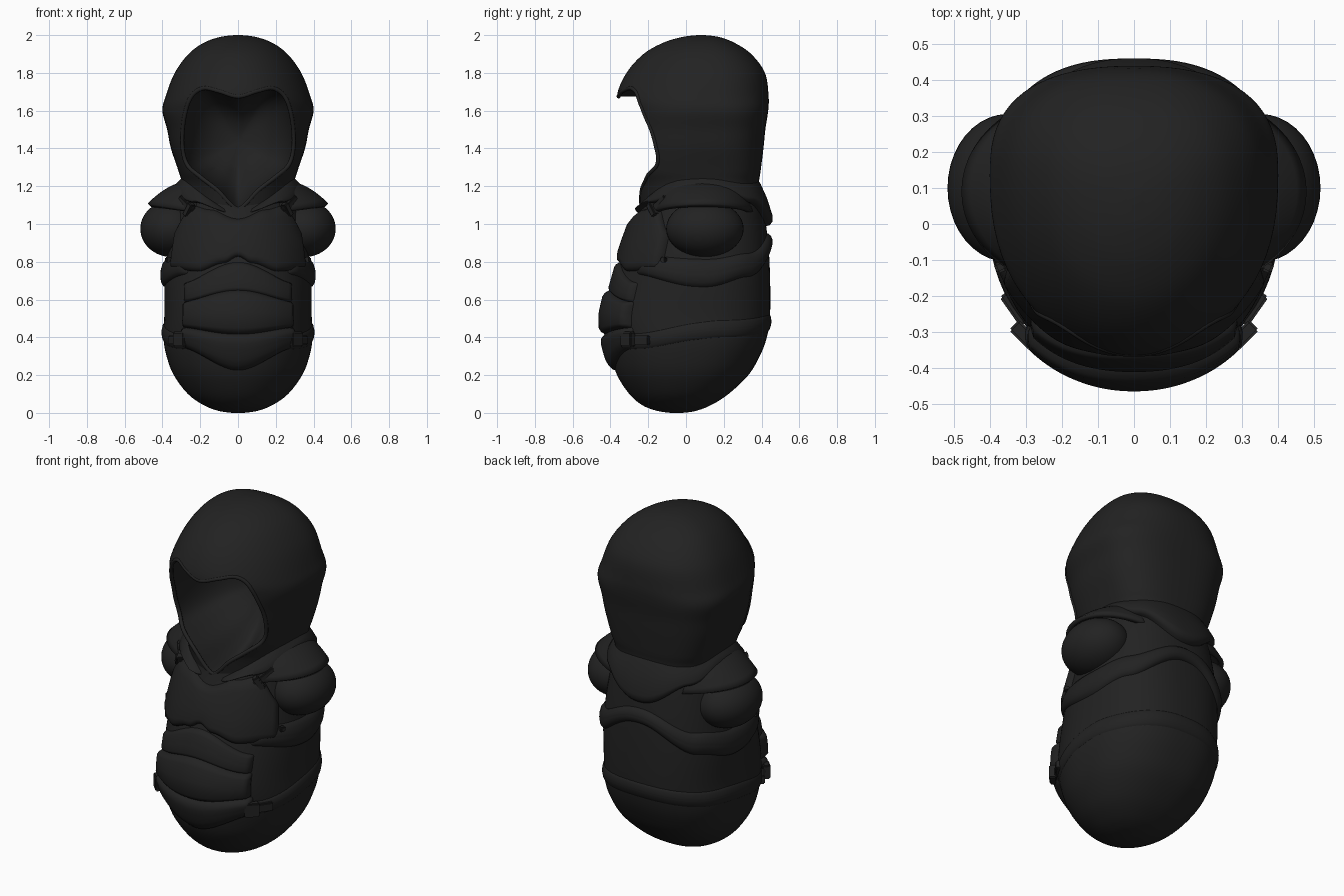
import bpy, bmesh, math
from mathutils import Vector, Matrix

if "Cube" in bpy.data.objects:
    bpy.data.objects.remove(bpy.data.objects["Cube"], do_unlink=True)

mat = bpy.data.materials.new("near black")
mat.use_nodes = True
mat.diffuse_color = (0.016, 0.016, 0.016, 1)
mat.node_tree.nodes["Principled BSDF"].inputs["Base Color"].default_value = mat.diffuse_color


def finish(name, bm, angle=50):
    bmesh.ops.remove_doubles(bm, verts=bm.verts, dist=0.0001)
    bmesh.ops.recalc_face_normals(bm, faces=bm.faces)
    me = bpy.data.meshes.new(name)
    bm.to_mesh(me)
    bm.free()
    me.materials.append(mat)
    ob = bpy.data.objects.new(name, me)
    bpy.context.collection.objects.link(ob)
    shade(ob, angle)
    return ob


def activate(ob):
    bpy.ops.object.select_all(action='DESELECT')
    ob.select_set(True)
    bpy.context.view_layer.objects.active = ob


def shade(ob, angle=50):
    activate(ob)
    bpy.ops.object.shade_smooth_by_angle(angle=math.radians(angle))


def spline(pts, closed=False, steps=6):
    """Smooth curve through points of any dimension."""
    n, out = len(pts), []
    for i in range(n if closed else n - 1):
        ids = [i - 1, i, i + 1, i + 2]
        a, b, c, d = [pts[k % n] if closed else pts[max(0, min(n - 1, k))] for k in ids]
        for s in range(steps):
            t = s / steps
            out.append([q + .5 * t * (r - p + t * (2*p - 5*q + 4*r - e + t * (3*(q - r) + e - p)))
                        for p, q, r, e in zip(a, b, c, d)])
    return out if closed else out + [list(pts[-1])]


def ring_at(rings, z):
    for a, b in zip(rings, rings[1:]):
        if a[0] <= z <= b[0]:
            t = (z - a[0]) / max(b[0] - a[0], 1e-6)
            return [p + (q - p) * t for p, q in zip(a, b)]
    return rings[-1]


def point(ring, th, off=0.0):
    """Point on a ring of two half super-ellipses, squarer behind; angle 0 is the front."""
    z, rx, yf, yb, n, mid = ring
    s, c = math.sin(th), math.cos(th)
    yc = yf + (yb - yf) * mid
    depth = yc - yf if c > 0 else yb - yc
    n += 0 if c > 0 else .3
    sx = math.copysign(abs(s) ** (2 / n), s)
    sy = math.copysign(abs(c) ** (2 / n), c)
    return Vector((rx * sx + off * s, yc - depth * sy - off * c, z))


def skin(bm, rows, wrap=False):
    vs = [[bm.verts.new(p) for p in r] for r in rows]
    for a, b in zip(vs, vs[1:]):
        m = len(a)
        for i in range(m if wrap else m - 1):
            j = (i + 1) % m
            bm.faces.new((a[i], a[j], b[j], b[i]))
    return vs


def loft(name, rows):
    bm = bmesh.new()
    vs = skin(bm, rows, True)
    bm.faces.new(vs[0][::-1])
    bm.faces.new(vs[-1])
    return finish(name, bm)


def solid(name, rings, n=72):
    return loft(name, [[point(r, math.tau * i / n) for i in range(n)] for r in rings])


# Profiles: height, half width, front, back, squareness, place of the widest point
body_rings = spline([p + (.52,) for p in [
    (0, .03, -.08, -.02, 2), (.01, .1, -.15, .05, 2), (.04, .18, -.23, .13, 2),
    (.1, .265, -.3, .225, 2), (.2, .34, -.365, .33, 2.05), (.3, .378, -.395, .39, 2.1),
    (.4, .395, -.41, .428, 2.1), (.52, .39, -.42, .445, 2.1), (.72, .388, -.37, .445, 2.1),
    (.9, .365, -.315, .435, 2.1), (1.08, .33, -.25, .41, 2.1), (1.2, .295, -.22, .38, 2.1),
    (1.3, .24, -.18, .33, 2.1)]])
hood_rings = spline([p + (.61,) for p in [
    (1.04, .29, -.235, .39, 2.1), (1.2, .295, -.265, .385, 2.3), (1.28, .315, -.29, .395, 2.5),
    (1.4, .355, -.315, .41, 2.4), (1.5, .375, -.32, .42, 2.4), (1.6, .4, -.335, .435, 2.3),
    (1.68, .382, -.365, .437, 2.1), (1.8, .335, -.315, .418, 2), (1.9, .262, -.225, .345, 2),
    (1.96, .18, -.12, .255, 2), (1.99, .095, -.02, .175, 2), (2.0, .02, .06, .1, 2)]])
body = solid("body", body_rings)
hood = solid("hood", hood_rings)

# Hollow face opening
half = [(.045, 1.11), (.11, 1.18), (.2, 1.25), (.27, 1.315), (.295, 1.42), (.285, 1.56),
        (.25, 1.67), (.185, 1.718), (.1, 1.703)]
outline = spline([(0, 1.08)] + half + [(0, 1.675)] + [(-x, z) for x, z in reversed(half)], True)
rows = [[(x * s, y, 1.44 + (z - 1.44) * s) for x, z in outline]
        for y, s in [(-.7, 1), (-.12, 1), (0, .95), (.1, .84), (.18, .66), (.23, .4), (.25, .1)]]
cutter = loft("opening_cutter", rows)
cutter.hide_render = True
for ob in (body, hood):
    mod = ob.modifiers.new("opening", 'BOOLEAN')
    mod.operation, mod.solver, mod.object = 'DIFFERENCE', 'EXACT', cutter
    activate(ob)
    bpy.ops.object.modifier_apply(modifier=mod.name)
    shade(ob, 40)
bpy.data.objects.remove(cutter, do_unlink=True)


# Rolled lip around the opening
def hood_front(x, z):
    _, rx, yf, yb, n, mid = ring_at(hood_rings, z)
    depth = (yb - yf) * mid
    return yf + depth - depth * max(0, 1 - abs(x / rx) ** n) ** (1 / n)


lip = [Vector((x, hood_front(x, z) + .008, z)) for x, z in outline]
rows = []
for i in range(len(lip) + 1):
    p = lip[i % len(lip)]
    tan = (lip[(i + 1) % len(lip)] - lip[(i - 1) % len(lip)]).normalized()
    u = tan.cross(Vector((0, 1, 0))).normalized()
    v = tan.cross(u)
    rows.append([p + .011 * (u * math.cos(a) + v * math.sin(a))
                 for a in [math.tau * k / 8 for k in range(8)]])
bm = bmesh.new()
skin(bm, rows, True)
finish("hood_lip", bm, 80)


def patch(name, a0, a1, lo, hi, thick, nu=48, edge=.16, flare=0):
    """Raised plate with rounded borders that follows the body; flare thins its top."""
    vs = [0, edge * .15, edge * .5, edge, .45, .5, .55, 1 - edge, 1 - edge * .5, 1 - edge * .15, 1]
    full = a1 - a0 >= 360
    rows = []
    for k in range(nu + 1):
        u = k / nu
        deg = a0 + (a1 - a0) * u
        fold = abs((deg + 180) % 360 - 180)
        end = 1 if full else min(1, min(u, 1 - u) * nu / 3)
        z0, z1 = lo(fold), hi(fold)
        row = []
        for v in vs:
            side = min(1, min(v, 1 - v) / edge)
            high = thick * (1 - flare * v) + .015
            off = -.015 + high * math.sqrt(1 - (1 - side) ** 2) * math.sqrt(end)
            z = z0 + (z1 - z0) * v
            row.append(point(ring_at(body_rings, z), math.radians(deg), off))
        rows.append(row)
    bm = bmesh.new()
    skin(bm, rows)
    return finish(name, bm, 60)


def keyed(*pairs):
    """Height as a smooth function of the angle from the front."""
    def f(d):
        for (a, p), (b, q) in zip(pairs, pairs[1:]):
            if d <= b:
                t = max(0, (d - a) / (b - a))
                return p + (q - p) * t * t * (3 - 2 * t)
        return pairs[-1][1]
    return f


# Armour plates, belt, sash and cowl
patch("chest_plate", -66, 66, keyed((0, .825), (10, .79), (32, .745), (66, .76)),
      keyed((0, 1.03), (25, 1.08), (45, 1.1), (66, .95)), .033, 60)
patch("upper_belly_plate", -47, 47, keyed((0, .64), (47, .585)), keyed((0, .8), (47, .69)), .025)
patch("middle_belly_plate", -47, 47, keyed((0, .41), (47, .45)), keyed((0, .655), (47, .59)), .044)
patch("lower_belly_plate", -48, 48, keyed((0, .22), (48, .34)), keyed((0, .425), (48, .455)),
      .03, 48, .3, -.7)
patch("belt", 0, 360, keyed((0, .28), (50, .33), (110, .39), (180, .42)),
      keyed((0, .4), (50, .43), (110, .5), (180, .53)), .01, 96, .44)
patch("sash", 40, 320, keyed((40, .73), (95, .66), (130, .715), (180, .865)),
      keyed((40, .84), (95, .82), (130, .85), (180, .955)), .024, 96, .4)
patch("cowl", 9, 351, keyed((0, 1.05), (40, 1.11), (95, 1.19), (135, 1.11), (180, .985)),
      lambda d: min(1.27, 1.04 + .0035 * d), .05, 96, .2, .75)


# Rounded arms and shoulder guards
for side, label in ((1, "left"), (-1, "right")):
    bm = bmesh.new()
    bmesh.ops.create_uvsphere(bm, u_segments=40, v_segments=24, radius=1)
    bmesh.ops.scale(bm, vec=(.167, .205, .15), verts=bm.verts)
    bmesh.ops.translate(bm, vec=(.35 * side, .1, .975), verts=bm.verts)
    finish(label + "_arm", bm)

    rows = []
    for k in range(25):
        a = math.radians(-80 + 160 * k / 24)
        rows.append([(side * (.15 + (.11 + .21 * v) * math.cos(a)), .09 + (.2 + .06 * v) * math.sin(a),
                      1.215 - .115 * v ** 1.8 - .05 * (1 - math.cos(a))) for v in [j / 8 for j in range(9)]])
    bm = bmesh.new()
    skin(bm, rows)
    pad = finish(label + "_shoulder_guard", bm)
    mod = pad.modifiers.new("thickness", 'SOLIDIFY')
    mod.thickness, mod.offset = .025, 0


# Buckles, strap ends and studs
def buckle(name, deg, z, size, tilt=0, off=.03):
    p = point(ring_at(body_rings, z), math.radians(deg), off)
    bm = bmesh.new()
    bmesh.ops.create_cube(bm, size=1)
    bmesh.ops.scale(bm, vec=size, verts=bm.verts)
    bmesh.ops.bevel(bm, geom=bm.edges[:], offset=.006, segments=2, affect='EDGES')
    turn = Matrix.Rotation(math.radians(deg), 4, 'Z') @ Matrix.Rotation(math.radians(tilt), 4, 'Y')
    bmesh.ops.transform(bm, matrix=Matrix.Translation(p) @ turn, verts=bm.verts)
    finish(name, bm, 40)


for side, label in ((1, "left"), (-1, "right")):
    buckle(label + "_belt_buckle", 45 * side, .39, (.08, .04, .08))
    buckle(label + "_belt_strap", 55 * side, .385, (.1, .03, .05), 0, .008)
    buckle(label + "_shoulder_strap", 50 * side, 1.1, (.13, .03, .04), -35 * side, .025)
    buckle(label + "_shoulder_buckle", 45 * side, 1.075, (.035, .04, .08), -35 * side)
    buckle(label + "_sash_stud", 66 * side, .81, (.03, .03, .03), 0, .025)
